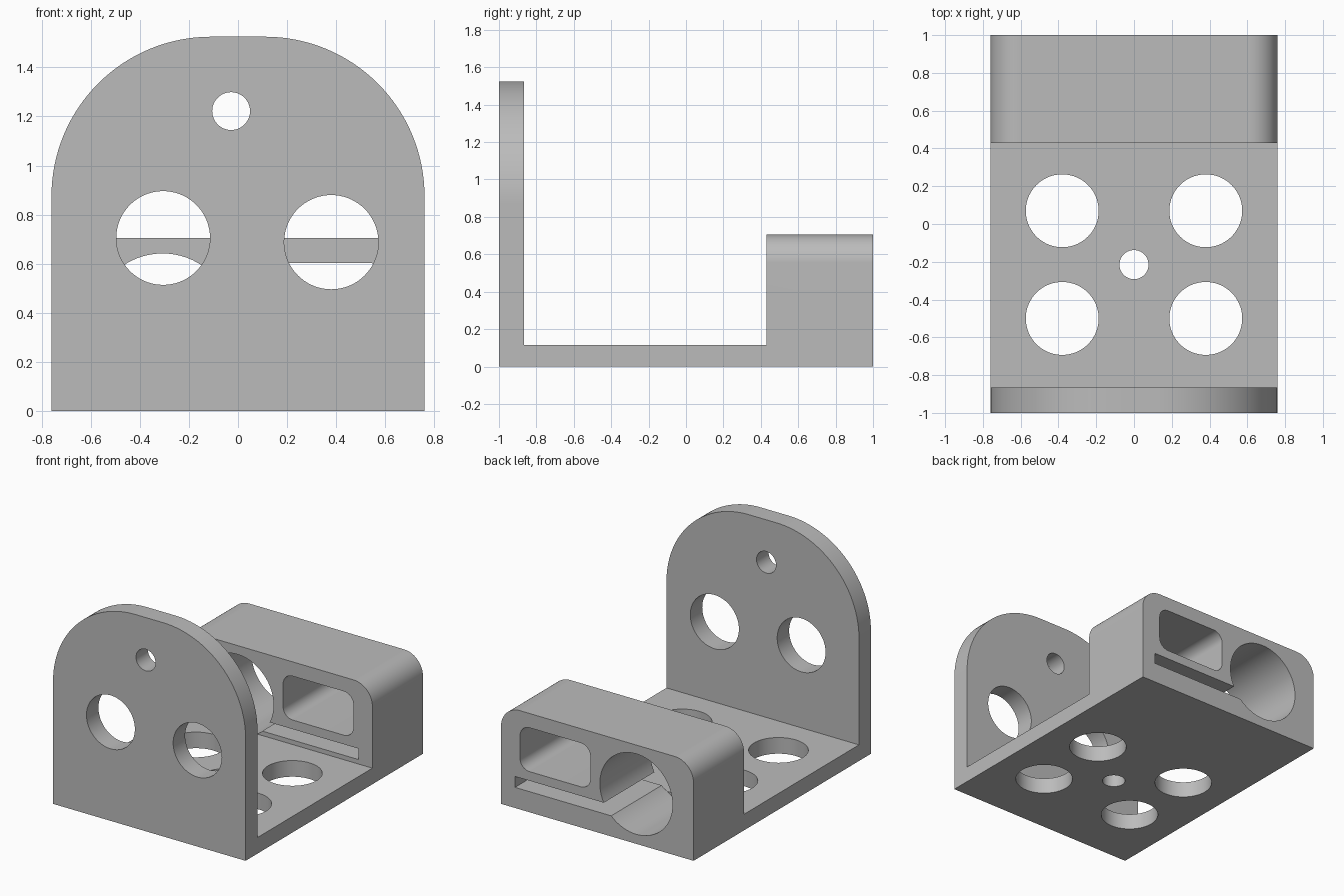
import bpy
import bmesh
from math import cos, sin, pi, radians
from mathutils import Vector

default = bpy.data.objects.get("Cube")
if default:
    bpy.data.objects.remove(default, do_unlink=True)

HALF_W = 0.76
PLATE_BACK, BLOCK_FRONT = -0.865, 0.43
FLOOR, BLOCK_TOP, PLATE_TOP = 0.115, 0.705, 1.525

grey = bpy.data.materials.new("plain grey")
grey.use_nodes = True
grey.diffuse_color = (0.5, 0.5, 0.5, 1)
grey.node_tree.nodes["Principled BSDF"].inputs["Base Color"].default_value = (0.5, 0.5, 0.5, 1)


def prism(bm, points, direction):
    """Extrude a closed loop of 3D points along a direction."""
    face = bm.faces.new([bm.verts.new(p) for p in points])
    ext = bmesh.ops.extrude_face_region(bm, geom=[face])
    moved = [g for g in ext["geom"] if isinstance(g, bmesh.types.BMVert)]
    bmesh.ops.translate(bm, verts=moved, vec=Vector(direction))


def finish(bm, name):
    bmesh.ops.recalc_face_normals(bm, faces=bm.faces)
    mesh = bpy.data.meshes.new(name)
    bm.to_mesh(mesh)
    bm.free()
    mesh.materials.append(grey)
    obj = bpy.data.objects.new(name, mesh)
    bpy.context.collection.objects.link(obj)
    return obj


def arc(cx, cy, r, start, end, steps):
    return [(cx + r * cos(start + (end - start) * i / steps),
             cy + r * sin(start + (end - start) * i / steps)) for i in range(steps + 1)]


def circle(cx, cy, r):
    return arc(cx, cy, r, 0, 2 * pi, 72)[:-1]


def rounded_rect(x0, x1, z0, z1, r):
    corners = [(x1 - r, z1 - r), (x0 + r, z1 - r), (x0 + r, z0 + r), (x1 - r, z0 + r)]
    return [p for i, (cx, cz) in enumerate(corners)
            for p in arc(cx, cz, r, i * pi / 2, (i + 1) * pi / 2, 10)]


def cutter(name, outline, axis, start, end):
    bm = bmesh.new()
    if axis == "y":
        prism(bm, [(x, start, z) for x, z in outline], (0, end - start, 0))
    else:
        prism(bm, [(x, y, start) for x, y in outline], (0, 0, end - start))
    obj = finish(bm, name)
    obj.hide_render = True
    return obj


# Body: side profile swept across the width
side = [(-1, 0), (1, 0), (1, BLOCK_TOP), (BLOCK_FRONT, BLOCK_TOP),
        (BLOCK_FRONT, FLOOR), (PLATE_BACK, FLOOR), (PLATE_BACK, PLATE_TOP), (-1, PLATE_TOP)]
bm = bmesh.new()
prism(bm, [(-HALF_W, y, z) for y, z in side], (2 * HALF_W, 0, 0))

# Rounded upper corners of the upright plate and the rear block
for height, radius, steps in ((PLATE_TOP, 0.65, 32), (BLOCK_TOP, 0.15, 14)):
    edges = [e for e in bm.edges
             if all(abs(v.co.z - height) < 0.001 for v in e.verts)
             and abs(e.verts[0].co.y - e.verts[1].co.y) > 0.01]
    bmesh.ops.bevel(bm, geom=edges, offset=radius, offset_type="OFFSET",
                    segments=steps, profile=0.5, affect="EDGES", clamp_overlap=False)
bracket = finish(bm, "bracket")

# Holes in the upright plate
cutters = [cutter("plate_hole_cutter", circle(x, z, r), "y", -1.1, -0.7)
           for x, z, r in ((-0.305, 0.705, 0.191), (0.38, 0.688, 0.192), (-0.028, 1.222, 0.077))]

# Holes in the floor
floor_holes = [(x, y, 0.193) for x in (-0.38, 0.38) for y in (0.07, -0.5)] + [(0, -0.215, 0.077)]
cutters += [cutter("floor_hole_cutter", circle(x, y, r), "z", -0.1, 0.3)
            for x, y, r in floor_holes]

# Bore, clamping slot and window through the rear block
slot = [(-0.25, 0.147), (0.65, 0.147), (0.65, 0.225), (-0.25, 0.225)]
cutters += [cutter("bore_cutter", circle(-0.307, 0.355, 0.287), "y", BLOCK_FRONT, 1.1),
            cutter("slot_cutter", slot, "y", 0.3, 1.1),
            cutter("window_cutter", rounded_rect(0.055, 0.61, 0.29, 0.603, 0.075), "y", 0.3, 1.1)]

for tool in cutters:
    mod = bracket.modifiers.new("cut", "BOOLEAN")
    mod.operation = "DIFFERENCE"
    mod.solver = "EXACT"
    mod.object = tool

bpy.ops.object.select_all(action="DESELECT")
bpy.context.view_layer.objects.active = bracket
bracket.select_set(True)
for mod in list(bracket.modifiers):
    bpy.ops.object.modifier_apply(modifier=mod.name)
for tool in cutters:
    bpy.data.objects.remove(tool, do_unlink=True)

# Smooth curves with crisp edges
bpy.ops.object.shade_smooth_by_angle(angle=radians(30))
weighted = bracket.modifiers.new("weighted normals", "WEIGHTED_NORMAL")
weighted.keep_sharp = True
